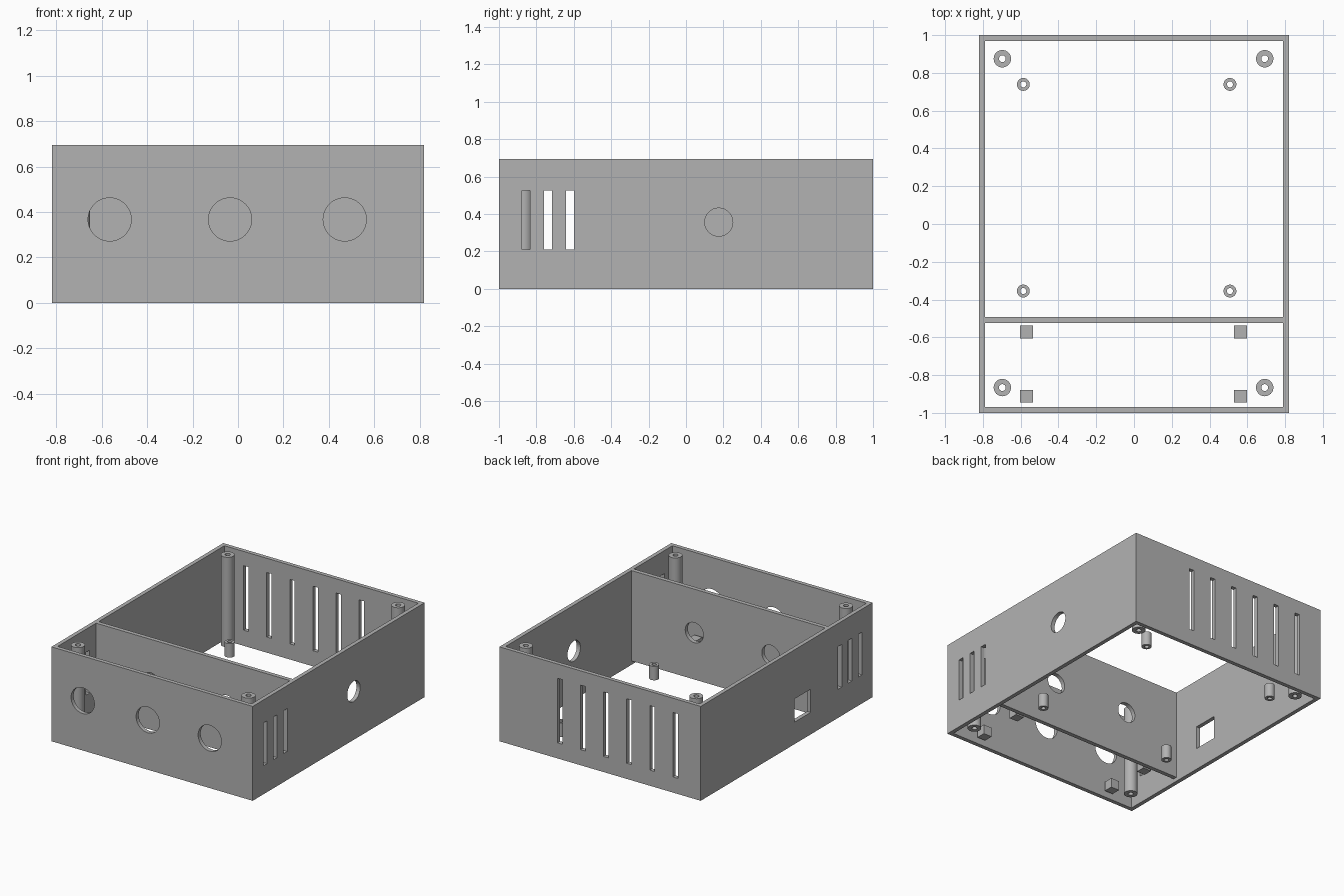
import bpy, bmesh, math
from mathutils import Matrix, Vector

old = bpy.data.objects.get("Cube")
if old:
    bpy.data.objects.remove(old, do_unlink=True)

grey = bpy.data.materials.new("plain grey")
grey.use_nodes = True
grey.diffuse_color = (0.45, 0.45, 0.45, 1)
grey.node_tree.nodes["Principled BSDF"].inputs["Base Color"].default_value = (0.45, 0.45, 0.45, 1)

HX, HY, TOP, WALL, BASE = 0.82, 1.0, 0.695, 0.03, 0.03


def finish(name, bm):
    bmesh.ops.recalc_face_normals(bm, faces=bm.faces)
    mesh = bpy.data.meshes.new(name)
    bm.to_mesh(mesh)
    bm.free()
    mesh.materials.append(grey)
    obj = bpy.data.objects.new(name, mesh)
    bpy.context.collection.objects.link(obj)
    return obj


def add_box(bm, x, y, z):
    """Box from three (low, high) ranges."""
    size = [b - a for a, b in (x, y, z)]
    mid = [(a + b) / 2 for a, b in (x, y, z)]
    bmesh.ops.create_cube(bm, size=1, matrix=Matrix.Translation(mid) @ Matrix.Diagonal((*size, 1)))


def add_hole(bm, centre, radius, axis):
    """Round cutter lying along x or y."""
    turn = Matrix.Rotation(math.pi / 2, 4, "Y" if axis == "x" else "X")
    bmesh.ops.create_cone(bm, cap_ends=True, segments=48, radius1=radius, radius2=radius,
                          depth=0.16, matrix=Matrix.Translation(centre) @ turn)


def cut(obj, bm):
    cutter = finish("cutter", bm)
    cutter.hide_render = True
    mod = obj.modifiers.new("cut", "BOOLEAN")
    mod.operation, mod.solver, mod.object = "DIFFERENCE", "EXACT", cutter
    smooth(obj, "cut")
    bpy.data.objects.remove(cutter, do_unlink=True)


def smooth(obj, apply=None):
    bpy.ops.object.select_all(action="DESELECT")
    obj.select_set(True)
    bpy.context.view_layer.objects.active = obj
    if apply:
        bpy.ops.object.modifier_apply(modifier=apply)
    bpy.ops.object.shade_smooth_by_angle(angle=math.radians(30))


def tube(name, x, y, outer, inner, top):
    """Hollow post spun from a rectangular section."""
    bm = bmesh.new()
    pts = [(inner, BASE), (outer, BASE), (outer, top), (inner, top)]
    vs = [bm.verts.new((x + r, y, z)) for r, z in pts]
    edges = [bm.edges.new((vs[i], vs[(i + 1) % 4])) for i in range(4)]
    bmesh.ops.spin(bm, geom=vs + edges, cent=(x, y, 0), axis=(0, 0, 1),
                   angle=math.tau, steps=32, use_merge=True)
    bmesh.ops.remove_doubles(bm, verts=bm.verts, dist=0.0001)
    smooth(finish(name, bm))


# Open outer walls
bm = bmesh.new()
add_box(bm, (-HX, HX), (-HY, HY), (0, TOP))
walls = finish("outer_walls", bm)
bm = bmesh.new()
add_box(bm, (WALL - HX, HX - WALL), (WALL - HY, HY - WALL), (-0.1, TOP + 0.1))
cut(walls, bm)

# Wall openings: front dials, side port, side vents, back vents, square socket
bm = bmesh.new()
for x in (-0.565, -0.035, 0.47):
    add_hole(bm, (x, -HY, 0.367), 0.095, "y")
add_hole(bm, (HX, 0.175, 0.357), 0.075, "x")
for side in (-HX, HX):
    for y in (-0.855, -0.738, -0.62):
        add_box(bm, (side - 0.08, side + 0.08), (y - 0.022, y + 0.022), (0.21, 0.525))
for i in range(6):
    x = 0.327 - 0.188 * i
    add_box(bm, (x - 0.02, x + 0.02), (HY - 0.08, HY + 0.08), (0.115, 0.59))
add_box(bm, (-HX - 0.08, -HX + 0.08), (-0.28, -0.093), (0.162, 0.333))
cut(walls, bm)

# Divider with two cable holes
bm = bmesh.new()
add_box(bm, (WALL - HX, HX - WALL), (-0.523, -0.492), (BASE, TOP))
divider = finish("divider", bm)
bm = bmesh.new()
for x in (-0.347, 0.277):
    add_hole(bm, (x, -0.508, 0.375), 0.074, "y")
cut(divider, bm)

# Tall corner screw posts and short board standoffs
for x in (-0.697, 0.692):
    for y in (-0.866, 0.875):
        tube("corner_post", x, y, 0.046, 0.018, TOP - 0.003)
for x in (-0.586, 0.508):
    for y in (-0.355, 0.739):
        tube("board_standoff", x, y, 0.034, 0.016, 0.132)

# Square support blocks in the front bay
for x in (-0.569, 0.563):
    for y in (-0.912, -0.572):
        bm = bmesh.new()
        add_box(bm, (x - 0.034, x + 0.034), (y - 0.034, y + 0.034), (BASE, 0.1))
        finish("support_block", bm)
